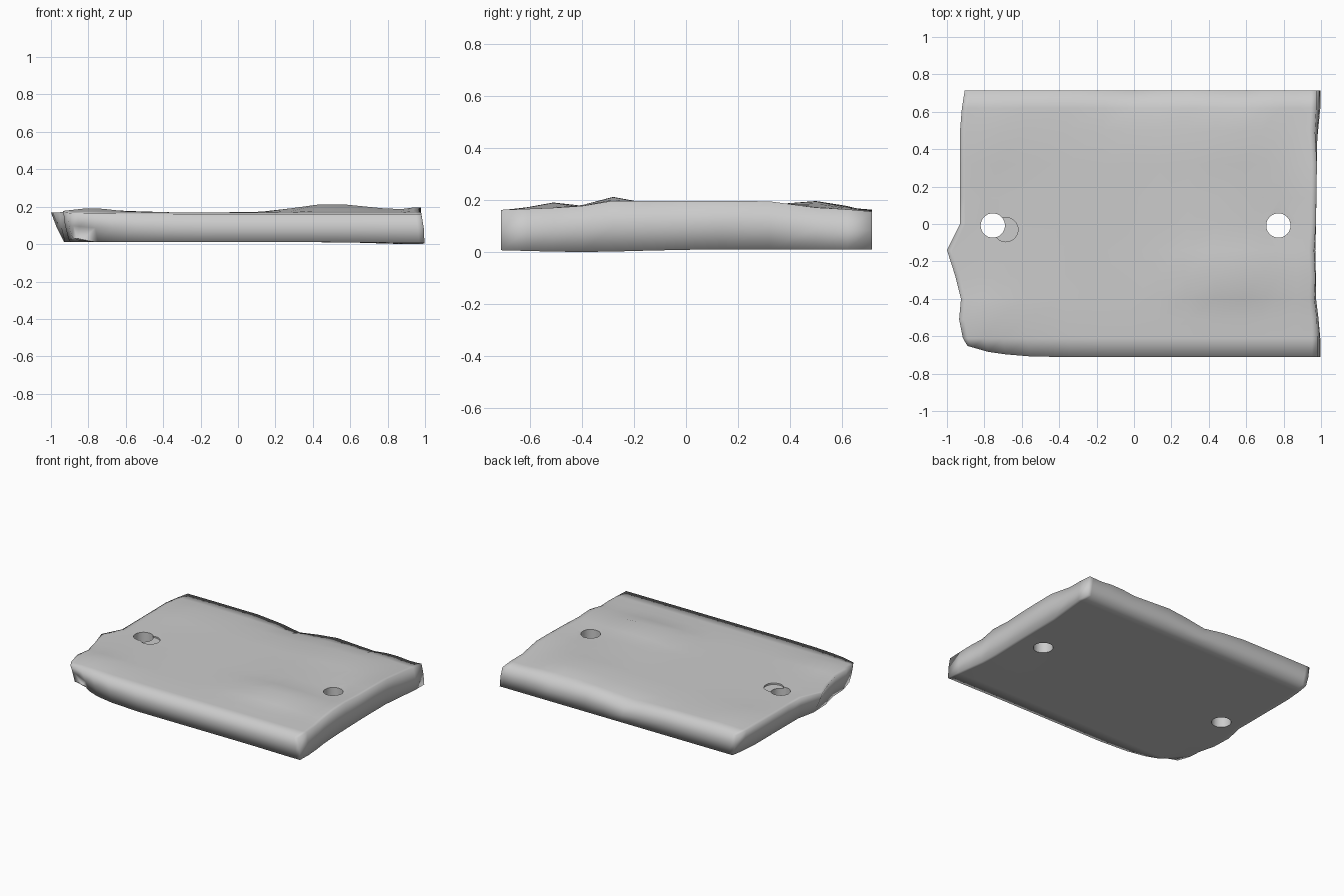
import bpy, bmesh, math

if "Cube" in bpy.data.objects:
    bpy.data.objects.remove(bpy.data.objects["Cube"])

# Slab stations: rows front to back, with the chipped left and right outlines
YS = [-.712, -.61, -.51, -.40, -.28, -.14, 0, .14, .32, .50, .62, .715]
LEFT = [-.89, -.915, -.935, -.925, -.955, -1.0, -.93, -.93, -.93, -.93, -.92, -.905]
RIGHT = [.98, .98, .978, .965, .97, .963, .972, .975, .978, .968, .975, .975]
TS = [0, .015, .06, .11, .18, .30, .40, .48, .56, .64, .72, .80, .85, .90, .95, .985, 1]
ROUND_TOP = [.06, .052, .028, .015, .004]
ROUND_BOTTOM = [.13, .12, .075, .04, .015]

# Gentle humps and dents of the worn top: x, y, height, x radius, y radius
BUMPS = [(.5, -.28, .032, .25, .1), (.5, .53, .03, .25, .1),
         (-.78, -.5, .022, .15, .1), (-.72, .5, .015, .15, .12),
         (0, .73, -.042, .16, .1), (.55, .74, -.022, .12, .08), (.9, .74, -.012, .1, .1),
         (.77, 0, -.012, .12, .12), (-.75, 0, -.004, .15, .12)]


def ramp(a, b, v):
    t = min(1, max(0, (v - a) / (b - a)))
    return t * t * (3 - 2 * t)


def top_z(x, y):
    z = .165 + .008 * ramp(.71, .5, abs(y))
    z += ramp(.45, .3, abs(y)) * (.012 * ramp(.15, .4, x) + .014 * ramp(.85, .96, x))
    for bx, by, h, rx, ry in BUMPS:
        z += h * math.exp(-((x - bx) / rx) ** 2 - ((y - by) / ry) ** 2)
    return z


bm = bmesh.new()
top, bottom = [], []
for j, y in enumerate(YS):
    rt, rb = [], []
    for i, t in enumerate(TS):
        rounded = j == 0 and i < len(ROUND_TOP)
        yt = y + (ROUND_TOP[i] if rounded else 0)
        yb = y + (ROUND_BOTTOM[i] if rounded else 0)
        x = LEFT[j] + t * (RIGHT[j] - LEFT[j])
        rt.append(bm.verts.new((x, yt, top_z(x, yt))))
        lb = max(LEFT[j] + .03, -.93)
        rbx = .965 + .032 * ramp(.3, .65, abs(y))
        x = lb + t * (rbx - lb)
        z = .013 - .01 * ramp(.5, .95, x) * math.exp(-((y + .4) / .3) ** 2)
        z += .025 * ramp(-.75, -.9, x) * ramp(-.4, -.6, y)
        rb.append(bm.verts.new((x, yb, z)))
    top.append(rt)
    bottom.append(rb)
ny, nx = len(YS), len(TS)
for j in range(ny - 1):
    for i in range(nx - 1):
        for g in (top, bottom):
            q = [g[j][i], g[j][i + 1], g[j + 1][i + 1], g[j + 1][i]]
            bm.faces.new(q if g is top else q[::-1])

# Side walls with a slightly swollen middle row
ring = ([(0, i) for i in range(nx)] + [(j, nx - 1) for j in range(1, ny)]
        + [(ny - 1, i) for i in range(nx - 2, -1, -1)] + [(j, 0) for j in range(ny - 2, 0, -1)])
mid = []
for j, i in ring:
    p = (top[j][i].co + bottom[j][i].co) / 2
    p.x += .005 * ((i == nx - 1) - (i == 0))
    mid.append(bm.verts.new(p))
for k, (j, i) in enumerate(ring):
    k2 = (k + 1) % len(ring)
    j2, i2 = ring[k2]
    bm.faces.new((mid[k], mid[k2], top[j2][i2], top[j][i]))
    bm.faces.new((bottom[j][i], bottom[j2][i2], mid[k2], mid[k]))
bmesh.ops.recalc_face_normals(bm, faces=bm.faces)
low = min(v.co.z for v in bm.verts)
for v in bm.verts:
    v.co.z -= low
for f in bm.faces:
    f.smooth = True
me = bpy.data.meshes.new("worn_slab")
bm.to_mesh(me)
bm.free()
slab = bpy.data.objects.new("worn_slab", me)
bpy.context.collection.objects.link(slab)

# Two through holes, plus a very shallow recess beside the left one
for name, x, y, z in (("left_hole_cutter", -.755, -.008, 0),
                      ("right_hole_cutter", .772, -.008, 0),
                      ("recess_cutter", -.685, -.03, .468)):
    bpy.ops.mesh.primitive_cylinder_add(vertices=32, radius=.065, depth=.62, location=(x, y, z))
    cutter = bpy.context.object
    cutter.name = name
    cutter.hide_render = True
    mod = slab.modifiers.new(name, 'BOOLEAN')
    mod.operation = 'DIFFERENCE'
    mod.solver = 'EXACT'
    mod.object = cutter
    bpy.context.view_layer.objects.active = slab
    bpy.ops.object.modifier_apply(modifier=mod.name)
    bpy.data.objects.remove(cutter, do_unlink=True)

# Smooth slab, crisp hole rims
bm = bmesh.new()
bm.from_mesh(slab.data)
for f in bm.faces:
    f.smooth = True
for e in bm.edges:
    c = (e.verts[0].co + e.verts[1].co) / 2
    if abs(c.y) < .12 and .58 < abs(c.x) < .87 and e.calc_face_angle(0) > math.radians(40):
        e.smooth = False
bm.to_mesh(slab.data)
bm.free()
